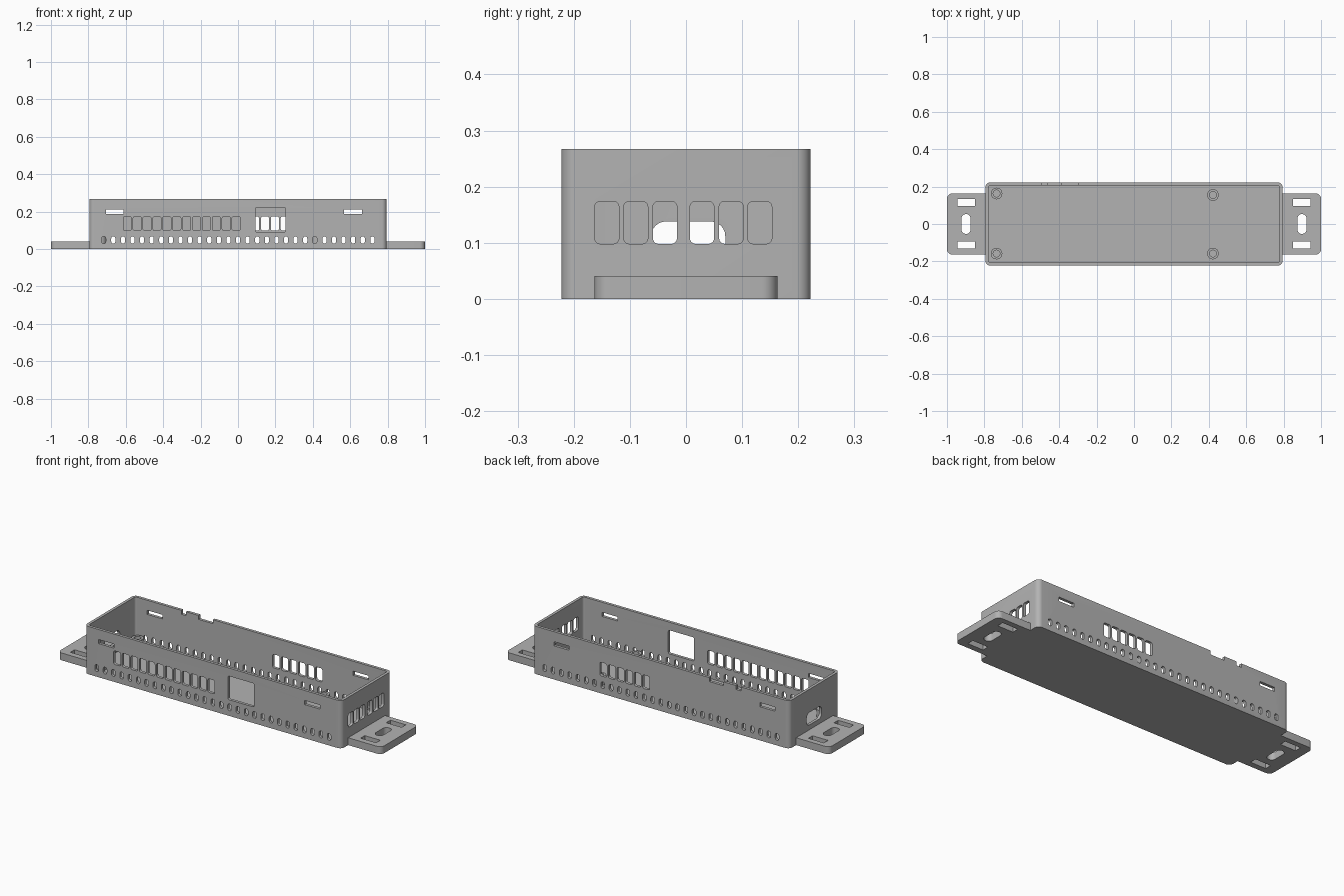
import bpy, bmesh, math
from mathutils import Vector

if "Cube" in bpy.data.objects:
    bpy.data.objects.remove(bpy.data.objects["Cube"])

W, D, H = 0.795, 0.222, 0.267      # half length, half depth, height of the tray
T, FLOOR = 0.016, 0.02             # wall and floor thickness

grey = bpy.data.materials.new("grey plastic")
grey.diffuse_color = (0.45, 0.45, 0.45, 1)
grey.use_nodes = True
grey.node_tree.nodes["Principled BSDF"].inputs["Base Color"].default_value = grey.diffuse_color


def prism(bm, axis, u, v, span, r=0.0, seg=6):
    """Rounded rectangle (u range, v range) extruded over span along an axis."""
    pts = []
    if r:
        for k, (cu, cv) in enumerate([(u[1] - r, v[1] - r), (u[0] + r, v[1] - r),
                                      (u[0] + r, v[0] + r), (u[1] - r, v[0] + r)]):
            for i in range(seg + 1):
                a = math.pi / 2 * (k + i / seg)
                pts.append((cu + r * math.cos(a), cv + r * math.sin(a)))
    else:
        pts = [(u[1], v[1]), (u[0], v[1]), (u[0], v[0]), (u[1], v[0])]
    place = {"x": lambda p, w: (w, p[0], p[1]),
             "y": lambda p, w: (p[0], w, p[1]),
             "z": lambda p, w: (p[0], p[1], w)}[axis]
    lo, hi = [[bm.verts.new(place(p, w)) for p in pts] for w in span]
    n = len(pts)
    faces = [bm.faces.new(lo[::-1]), bm.faces.new(hi)]
    for i in range(n):
        j = (i + 1) % n
        faces.append(bm.faces.new((lo[i], lo[j], hi[j], hi[i])))
    bmesh.ops.recalc_face_normals(bm, faces=faces)


def finish(bm, name):
    bmesh.ops.remove_doubles(bm, verts=bm.verts, dist=1e-5)
    me = bpy.data.meshes.new(name)
    bm.to_mesh(me)
    bm.free()
    ob = bpy.data.objects.new(name, me)
    me.materials.append(grey)
    bpy.context.collection.objects.link(ob)
    return ob


def activate(ob):
    bpy.ops.object.select_all(action="DESELECT")
    ob.select_set(True)
    bpy.context.view_layer.objects.active = ob


def cut(ob, bm):
    cutter = finish(bm, "cutter")
    cutter.hide_render = True
    mod = ob.modifiers.new("cut", "BOOLEAN")
    mod.operation, mod.solver, mod.object = "DIFFERENCE", "EXACT", cutter
    activate(ob)
    bpy.ops.object.modifier_apply(modifier=mod.name)
    bpy.data.objects.remove(cutter, do_unlink=True)


def smooth(ob):
    activate(ob)
    bpy.ops.object.shade_smooth_by_angle(angle=math.radians(30))


# Tray shell
bm = bmesh.new()
prism(bm, "z", (-W, W), (-D, D), (0, H), 0.026, 8)
tray = finish(bm, "tray")
bm = bmesh.new()
prism(bm, "z", (-W + T, W - T), (-D + T, D - T), (FLOOR, H + 0.1), 0.012)
cut(tray, bm)

# Wall openings
bm = bmesh.new()
front, back = (-D - 0.02, -D + T + 0.01), (D - T - 0.01, D + 0.02)
right, left = (W - T - 0.01, W + 0.02), (-W - 0.02, -W + T + 0.01)
for wall in (front, back):
    for i in range(29):                                   # small vent row
        x = -0.718 + i * 0.0513
        prism(bm, "y", (x - 0.011, x + 0.011), (0.029, 0.067), wall, 0.0105, 4)
    for x in (-0.659, 0.615):                             # lid clip slots
        prism(bm, "y", (x - 0.047, x + 0.047), (0.188, 0.211), wall)


def vent(axis, c, wall):
    prism(bm, axis, (c - 0.0215, c + 0.0215), (0.098, 0.174), wall, 0.01, 4)


for i in range(12):
    vent("y", -0.592 + i * 0.0529, front)
for i in range(6):
    vent("y", 0.0913 + i * 0.0529, back)
for c in (-0.141, -0.0895, -0.0375, 0.0285, 0.0805, 0.1315):
    vent("x", c, right)
prism(bm, "y", (0.094, 0.254), (0.09, 0.222), front, 0.008, 4)   # display window
prism(bm, "x", (-0.062, 0.07), (0.068, 0.138), left, 0.026)      # cable port
for x0, x1 in ((-0.495, -0.465), (-0.388, -0.30)):               # rim notches
    prism(bm, "y", (x0, x1), (H - 0.022, H + 0.05), back)
cut(tray, bm)
smooth(tray)

# Board standoffs with blind screw holes
for i, (x, y) in enumerate([(-0.735, 0.163), (-0.735, -0.158), (0.422, 0.155), (0.422, -0.158)]):
    bm = bmesh.new()
    rings = []
    for r, z in ((0.031, FLOOR - 0.005), (0.031, 0.066), (0.018, 0.066), (0.018, FLOOR + 0.001)):
        rings.append([bm.verts.new((x + r * math.cos(a * math.tau / 24),
                                    y + r * math.sin(a * math.tau / 24), z)) for a in range(24)])
    for p, q in zip(rings, rings[1:]):
        for a in range(24):
            b = (a + 1) % 24
            bm.faces.new((p[a], p[b], q[b], q[a]))
    bm.faces.new(rings[-1])
    bm.faces.new(rings[0][::-1])
    bmesh.ops.recalc_face_normals(bm, faces=bm.faces)
    smooth(finish(bm, "standoff_%d" % (i + 1)))

# Mounting tabs with strap slots and a screw slot
for s, name in ((-1, "left_tab"), (1, "right_tab")):
    def xs(a, b):
        return tuple(sorted((s * a, s * b)))
    bm = bmesh.new()
    prism(bm, "z", xs(0.70, 1.0), (-0.163, 0.163), (0, 0.041), 0.028, 8)
    tab = finish(bm, name)
    bm = bmesh.new()
    prism(bm, "z", xs(0.5, W - 0.008), (-0.3, 0.3), (-0.1, 0.2))  # trim inside the wall
    for y in (-0.112, 0.114):
        prism(bm, "z", xs(0.849, 0.945), (y - 0.0185, y + 0.0185), (-0.1, 0.2))
    prism(bm, "z", xs(0.874, 0.922), (-0.053, 0.053), (-0.1, 0.2), 0.0235)
    cut(tab, bm)
    smooth(tab)
